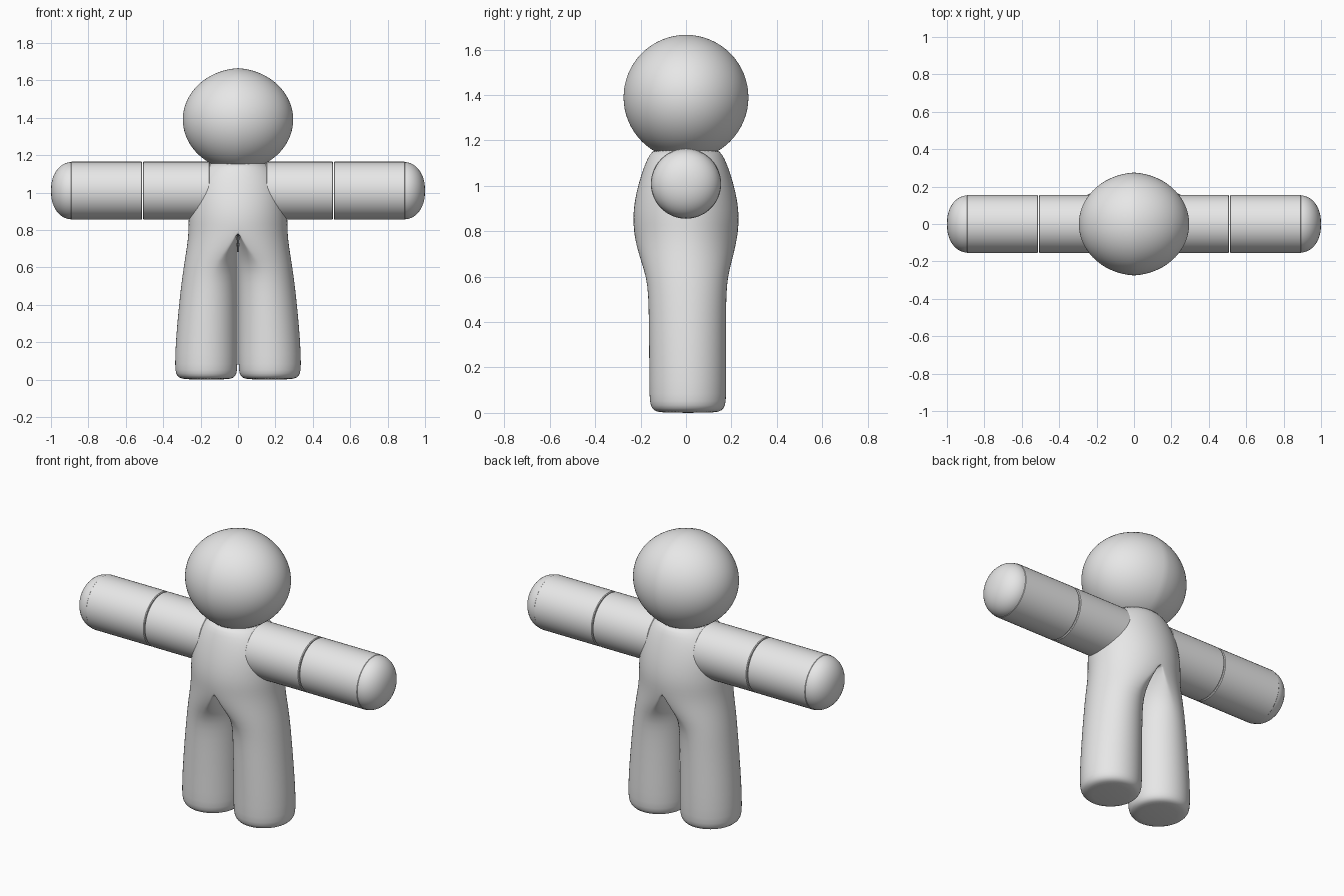
import bpy, bmesh
from math import cos, sin, pi, sqrt, radians

default = bpy.data.objects.get("Cube")
if default:
    bpy.data.objects.remove(default, do_unlink=True)

grey = bpy.data.materials.new("light_grey")
grey.use_nodes = True
grey.diffuse_color = (0.8, 0.8, 0.8, 1)
grey.node_tree.nodes["Principled BSDF"].inputs["Base Color"].default_value = (0.8, 0.8, 0.8, 1)


def finish(name, bm, angle):
    """Turn a half mesh into a smooth object mirrored across x = 0."""
    bmesh.ops.recalc_face_normals(bm, faces=bm.faces)
    mesh = bpy.data.meshes.new(name)
    bm.to_mesh(mesh)
    bm.free()
    mesh.materials.append(grey)
    obj = bpy.data.objects.new(name, mesh)
    bpy.context.collection.objects.link(obj)
    bpy.ops.object.select_all(action='DESELECT')
    obj.select_set(True)
    bpy.context.view_layer.objects.active = obj
    bpy.ops.object.shade_smooth_by_angle(angle=radians(angle))
    mirror = obj.modifiers.new("mirror", 'MIRROR')
    mirror.use_clip = True
    mirror.merge_threshold = 0.0005
    return obj


def bridge(bm, rings):
    n = len(rings[0])
    for low, high in zip(rings, rings[1:]):
        for i in range(n):
            j = (i + 1) % n
            bm.faces.new((low[i], low[j], high[j], high[i]))


def lathe_x(name, profile, z, sides, cap=False):
    """Revolve (x, radius) points around a horizontal axis at height z."""
    bm = bmesh.new()
    rings = [[bm.verts.new((x, r * cos(2 * pi * i / sides), z + r * sin(2 * pi * i / sides)))
              for i in range(sides)] for x, r in profile]
    bridge(bm, rings)
    if cap:
        bm.faces.new(rings[0])
        bm.faces.new(rings[-1])
    bmesh.ops.remove_doubles(bm, verts=bm.verts, dist=0.0001)
    return finish(name, bm, 35)


# Head: wide ball with a faint ridge down the middle
steps = 24
head = [(0.295 * sin(pi / 2 * i / steps), 0) for i in range(steps + 1)]
head = [(x, 0.2755 * sqrt(max(0, 1 - ((x + 0.02) / 0.315) ** 2))) for x, _ in head]
lathe_x("head", head, 1.39, 64)

# Arms: two straight sections with a fine joint, then a rounded hand
ARM_Z, ARM_R = 1.01, 0.155
for name, start, end in (("upper_arms", 0.15, 0.508), ("forearms", 0.512, 0.895)):
    lathe_x(name, [(start, ARM_R - 0.004), (start + 0.004, ARM_R),
                   (end - 0.004, ARM_R), (end, ARM_R - 0.004)], ARM_Z, 48, cap=True)
hand = [(0.89 + 0.11 * sin(pi / 2 * i / 12), 0.153 * cos(pi / 2 * i / 12) ** 0.9)
        for i in range(12)] + [(1.0, 0)]
lathe_x("hands", hand, ARM_Z, 48)

# Body: each half blends from a full leg oval into half of the torso oval
# columns: height, half width, half depth, depth offset, torso blend, foot inset
sections = [
    (0.0, 0.335, 0.17, 0.008, 0, 0.045), (0.01, 0.338, 0.17, 0.008, 0, 0.02),
    (0.03, 0.34, 0.17, 0.008, 0, 0.005), (0.07, 0.34, 0.17, 0.008, 0, 0),
    (0.2, 0.336, 0.17, 0.008, 0, 0), (0.4, 0.318, 0.17, 0.006, 0, 0),
    (0.52, 0.304, 0.172, 0.006, 0, 0), (0.6, 0.293, 0.18, 0.004, 0.08, 0),
    (0.67, 0.281, 0.201, 0.002, 0.4, 0), (0.74, 0.27, 0.22, 0, 0.8, 0),
    (0.8, 0.265, 0.23, 0, 1, 0), (0.86, 0.265, 0.234, 0, 1, 0),
    (0.93, 0.26, 0.228, 0, 1, 0), (1.01, 0.253, 0.21, 0, 1, 0),
    (1.09, 0.225, 0.184, 0, 1, 0), (1.14, 0.18, 0.16, 0, 1, 0),
    (1.165, 0.14, 0.14, 0, 1, 0),
]
SIDES = 40
bm = bmesh.new()
rings = []
for z, width, depth, shift, blend, inset in sections:
    ring = []
    for i in range(SIDES):
        t = 2 * pi * i / SIDES
        leg_x = width / 2 + (width / 2 - 0.002 - inset) * cos(t)
        torso_x = width * max(0, cos(t))
        x = leg_x * (1 - blend) + torso_x * blend
        ring.append(bm.verts.new((0 if x < 0.0001 else x, shift + (depth - inset) * sin(t), z)))
    rings.append(ring)
bridge(bm, rings)
bm.faces.new(rings[0])
bm.faces.new(rings[-1])
inner = [f for f in bm.faces if all(v.co.x < 0.0001 for v in f.verts)]
bmesh.ops.delete(bm, geom=inner, context='FACES')
body = finish("body", bm, 80)
body.modifiers.new("smooth", 'SUBSURF').levels = 1
body.modifiers["smooth"].render_levels = 1
